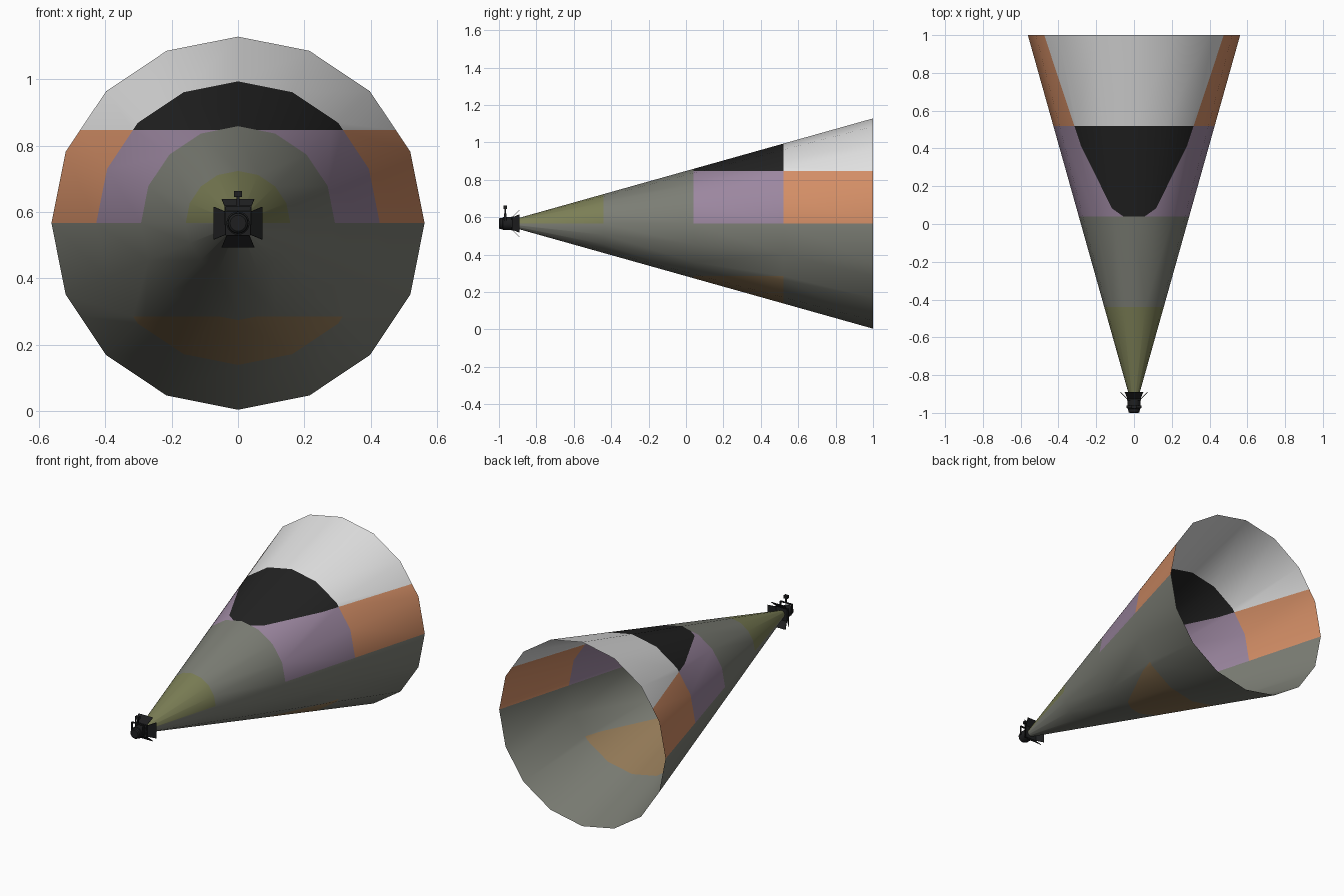
import bpy, bmesh, math
from mathutils import Vector, Matrix

if "Cube" in bpy.data.objects:
    bpy.data.objects.remove(bpy.data.objects["Cube"])

CZ = 0.566          # height of the beam axis
R = 0.562           # beam radius at the open end


def mat(name, rgb):
    lin = [(c / 255 / 12.92 if c < 10 else ((c / 255 + 0.055) / 1.055) ** 2.4) for c in rgb]
    m = bpy.data.materials.new(name)
    m.diffuse_color = (*lin, 1)
    m.use_nodes = True
    m.node_tree.nodes["Principled BSDF"].inputs["Base Color"].default_value = m.diffuse_color
    return m


GREY, OLIVE, PURPLE, BLACK, ORANGE, WHITE, BROWN = range(7)
beam_mats = [mat("grey green", (124, 126, 117)), mat("olive", (124, 127, 86)),
             mat("dusty purple", (156, 135, 160)), mat("black", (34, 34, 34)),
             mat("orange", (211, 142, 102)), mat("white", (225, 225, 225)),
             mat("brown", (150, 124, 89))]
lamp_mat = mat("lamp black", (30, 31, 32))


def finish(bm, name, mats, smooth=True):
    me = bpy.data.meshes.new(name)
    bm.to_mesh(me)
    bm.free()
    ob = bpy.data.objects.new(name, me)
    bpy.context.collection.objects.link(ob)
    for m in mats:
        me.materials.append(m)
    if smooth:
        bpy.ops.object.select_all(action='DESELECT')
        ob.select_set(True)
        bpy.context.view_layer.objects.active = ob
        bpy.ops.object.shade_smooth_by_angle(angle=math.radians(35))
    return ob


# Beam: open 16-sided cone, cut along the colour block borders
bm = bmesh.new()
rings = []
for y, r in ((-0.97, 0.0085), (1.0, R)):
    rings.append([bm.verts.new((r * math.sin(i * math.tau / 16), y, CZ + r * math.cos(i * math.tau / 16)))
                  for i in range(16)])
for i in range(16):
    j = (i + 1) % 16
    bm.faces.new((rings[0][i], rings[0][j], rings[1][j], rings[1][i]))
bmesh.ops.recalc_face_normals(bm, faces=bm.faces)
if sum(f.normal.dot(f.calc_center_median() - Vector((0, f.calc_center_median().y, CZ))) for f in bm.faces) < 0:
    bmesh.ops.reverse_faces(bm, faces=bm.faces)
cuts = [((0, y, 0), (0, 1, 0)) for y in (-0.44, 0.04, 0.52)]
cuts += [((0, 0, z), (0, 0, 1)) for z in (0.285, CZ, 0.847)]
for co, no in cuts:
    bmesh.ops.bisect_plane(bm, geom=bm.verts[:] + bm.edges[:] + bm.faces[:],
                           plane_co=co, plane_no=no, dist=1e-5)
for f in bm.faces:
    c = f.calc_center_median()
    if c.z < CZ:
        f.material_index = BROWN if c.z < 0.285 and 0.04 < c.y < 0.52 else GREY
    elif c.y < -0.44:
        f.material_index = OLIVE
    elif c.y < 0.04:
        f.material_index = GREY
    elif c.y < 0.52:
        f.material_index = BLACK if c.z > 0.847 else PURPLE
    else:
        f.material_index = WHITE if c.z > 0.847 else ORANGE
finish(bm, "light_beam", beam_mats)


def lathe_y(name, profile, n=20):
    """Turned part around the beam axis from (y, radius) points."""
    bm = bmesh.new()
    rs = [[bm.verts.new((r * math.cos(i * math.tau / n), y, CZ + r * math.sin(i * math.tau / n)))
           for i in range(n)] for y, r in profile]
    for a, b in zip(rs, rs[1:]):
        for i in range(n):
            bm.faces.new((a[i], a[(i + 1) % n], b[(i + 1) % n], b[i]))
    bm.faces.new(rs[0])
    bm.faces.new(rs[-1])
    bmesh.ops.recalc_face_normals(bm, faces=bm.faces)
    return finish(bm, name, [lamp_mat])


def box(name, c, s):
    bm = bmesh.new()
    bmesh.ops.create_cube(bm, size=1, matrix=Matrix.Translation(c) @ Matrix.Diagonal((*s, 1)))
    return finish(bm, name, [lamp_mat], False)


# Lamp can with stepped rear cap, and square front frame
lathe_y("lamp_can", [(-1.0, 0.024), (-0.995, 0.03), (-0.98, 0.031), (-0.978, 0.035), (-0.93, 0.035)])
box("front_frame", (0, -0.928, CZ), (0.074, 0.012, 0.074))

# Four flared barn doors
for k, side in enumerate(("top", "left", "bottom", "right")):
    bm = bmesh.new()
    rot = Matrix.Rotation(k * math.pi / 2, 4, 'Y')
    pts = [(-0.034, -0.926, 0.036), (0.034, -0.926, 0.036), (0.049, -0.89, 0.072), (-0.049, -0.89, 0.072)]
    bm.faces.new([bm.verts.new(rot @ Vector(p) + Vector((0, 0, CZ))) for p in pts])
    ob = finish(bm, "barn_door_" + side, [lamp_mat], False)
    mod = ob.modifiers.new("thickness", 'SOLIDIFY')
    mod.thickness = 0.003
    mod.offset = 0

# Hanging yoke, stem and clamp
for s in (-1, 1):
    box("yoke_arm", (s * 0.038, -0.967, CZ + 0.023), (0.004, 0.012, 0.056))
box("yoke_bar", (0, -0.967, CZ + 0.051), (0.08, 0.012, 0.004))
box("hanging_stem", (0, -0.967, CZ + 0.066), (0.008, 0.008, 0.03))
box("clamp", (0, -0.967, CZ + 0.088), (0.024, 0.018, 0.018))
